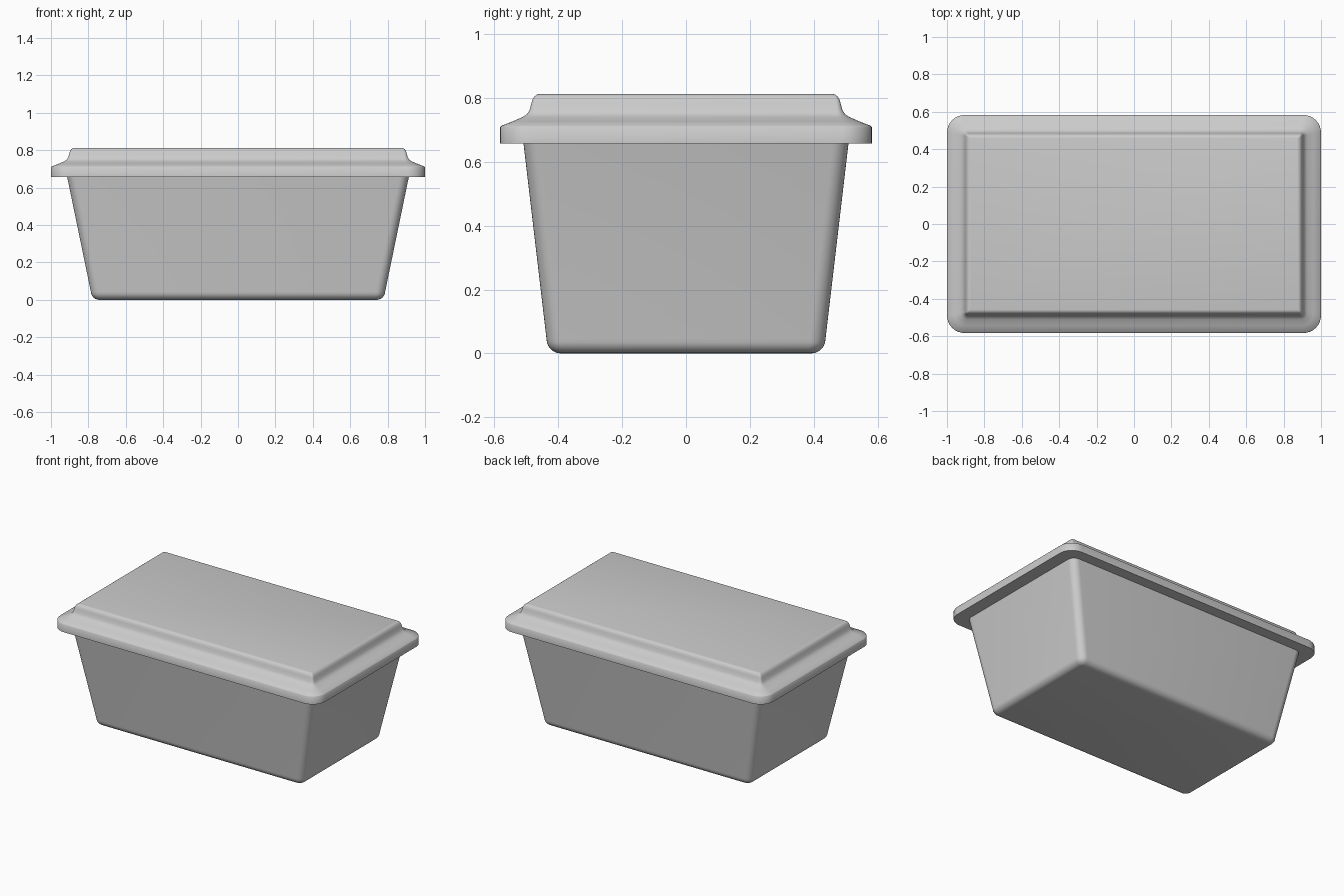
import bpy, bmesh, math

if "Cube" in bpy.data.objects:
    bpy.data.objects.remove(bpy.data.objects["Cube"])

CORNER_STEPS = 8


def rounded_rect(hx, hy, r, z):
    pts = []
    for i, (sx, sy) in enumerate([(1, 1), (-1, 1), (-1, -1), (1, -1)]):
        for k in range(CORNER_STEPS + 1):
            a = math.radians(90) * (i + k / CORNER_STEPS)
            pts.append((sx * (hx - r) + r * math.cos(a),
                        sy * (hy - r) + r * math.sin(a), z))
    return pts


def loft(name, rows, angle):
    """Skin a stack of rounded rectangles (hx, hy, radius, z) and cap both ends."""
    bm = bmesh.new()
    rings = [[bm.verts.new(p) for p in rounded_rect(*row)] for row in rows]
    n = len(rings[0])
    for a, b in zip(rings, rings[1:]):
        for i in range(n):
            j = (i + 1) % n
            bm.faces.new((a[i], a[j], b[j], b[i]))
    bm.faces.new(rings[0][::-1])
    bm.faces.new(rings[-1])
    mesh = bpy.data.meshes.new(name)
    bm.to_mesh(mesh)
    bm.free()
    obj = bpy.data.objects.new(name, mesh)
    bpy.context.collection.objects.link(obj)
    bpy.ops.object.select_all(action='DESELECT')
    obj.select_set(True)
    bpy.context.view_layer.objects.active = obj
    bpy.ops.object.shade_smooth_by_angle(angle=math.radians(angle))
    return obj


# Tapered tub: rounded bottom edge, then straight walls up into the lid
R = 0.045
tub_rows = []
for k in range(7):
    t = math.radians(90 * k / 6)
    inset = R * (1 - math.sin(t))
    tub_rows.append((0.787 - inset, 0.437 - inset, 0.05 - 0.8 * inset,
                     R * (1 - math.cos(t))))
tub_rows += [(0.915, 0.51, 0.05, 0.665), (0.918, 0.512, 0.05, 0.68)]
loft("tub", tub_rows, 40)

# Lid: vertical rim, sloped shoulder, concave step and flat raised top
lid_profile = [  # inset from rim, corner radius, height
    (0.0, 0.095, 0.657), (0.0, 0.095, 0.708), (0.004, 0.091, 0.713),
    (0.04, 0.06, 0.727), (0.072, 0.035, 0.741), (0.085, 0.025, 0.75),
    (0.093, 0.018, 0.763), (0.099, 0.014, 0.785), (0.103, 0.012, 0.797),
    (0.109, 0.009, 0.806), (0.116, 0.006, 0.811), (0.124, 0.003, 0.813)]
loft("lid", [(1.0 - d, 0.583 - d, r, z) for d, r, z in lid_profile], 40)
